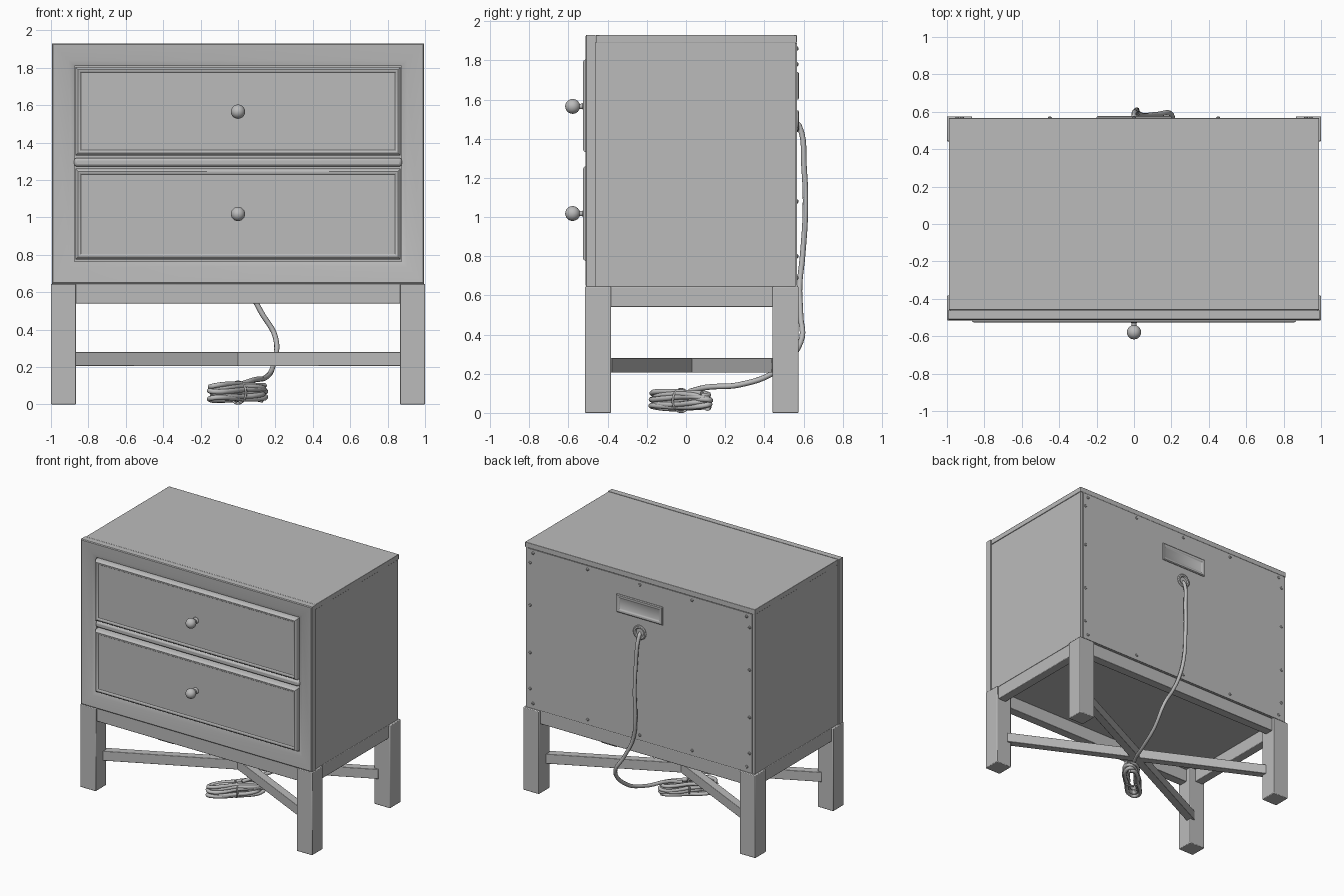
import bpy
import bmesh
import math
from mathutils import Vector

if "Cube" in bpy.data.objects:
    bpy.data.objects.remove(bpy.data.objects["Cube"])

GREY = (0.5, 0.5, 0.5, 1.0)
paint = bpy.data.materials.new("plain_grey")
paint.use_nodes = True
paint.diffuse_color = GREY
paint.node_tree.nodes["Principled BSDF"].inputs["Base Color"].default_value = GREY


def finish(obj, name, bevel=0.0):
    obj.name = name
    obj.data.materials.append(paint)
    if bevel:
        mod = obj.modifiers.new("soft_edges", "BEVEL")
        mod.width, mod.segments = bevel, 2
    if obj.type == "MESH":
        bpy.ops.object.select_all(action="DESELECT")
        obj.select_set(True)
        bpy.context.view_layer.objects.active = obj
        bpy.ops.object.shade_smooth_by_angle(angle=math.radians(35))
    return obj


def from_bmesh(bm, name, bevel=0.0):
    bmesh.ops.recalc_face_normals(bm, faces=bm.faces)
    mesh = bpy.data.meshes.new(name)
    bm.to_mesh(mesh)
    bm.free()
    obj = bpy.data.objects.new(name, mesh)
    bpy.context.collection.objects.link(obj)
    return finish(obj, name, bevel)


def box(name, x, y, z, bevel=0.0):
    """Box from (min, max) pairs."""
    bm = bmesh.new()
    bmesh.ops.create_cube(bm, size=1)
    for v in bm.verts:
        v.co = [(a + b) / 2 + c * (b - a) for (a, b), c in zip((x, y, z), v.co)]
    return from_bmesh(bm, name, bevel)


def rect_loops(name, half_x, z0, z1, steps, closed):
    """Skin nested rectangles; each step is (inset, y)."""
    bm = bmesh.new()
    loops = []
    for inset, y in steps:
        hx, lo, hi = half_x - inset, z0 + inset, z1 - inset
        loops.append([bm.verts.new((px, y, pz))
                      for px, pz in ((-hx, lo), (hx, lo), (hx, hi), (-hx, hi))])
    pairs = list(zip(loops, loops[1:]))
    if closed:
        pairs.append((loops[-1], loops[0]))
    else:
        bm.faces.new(loops[0])
        bm.faces.new(loops[-1])
    for a, b in pairs:
        for i in range(4):
            j = (i + 1) % 4
            bm.faces.new((a[i], a[j], b[j], b[i]))
    return from_bmesh(bm, name)


def lathe(name, centre, profile, sign, sides=24):
    """Turn (radius, distance) points around an axis along y."""
    bm = bmesh.new()
    rings = []
    for r, d in profile:
        rings.append([bm.verts.new((centre[0] + r * math.cos(t), centre[1] + sign * d,
                                    centre[2] + r * math.sin(t)))
                      for t in (2 * math.pi * i / sides for i in range(sides))])
    for a, b in zip(rings, rings[1:]):
        for i in range(sides):
            j = (i + 1) % sides
            bm.faces.new((a[i], a[j], b[j], b[i]))
    bm.faces.new(rings[0])
    bm.faces.new(rings[-1])
    return from_bmesh(bm, name)


def cord(name, points, radius, cyclic=False):
    curve = bpy.data.curves.new(name, "CURVE")
    curve.dimensions = "3D"
    curve.bevel_depth, curve.bevel_resolution = radius, 2
    curve.resolution_u, curve.use_fill_caps = 6, True
    spline = curve.splines.new("BEZIER")
    spline.bezier_points.add(len(points) - 1)
    for bp, p in zip(spline.bezier_points, points):
        bp.co = p
        bp.handle_left_type = bp.handle_right_type = "AUTO"
    spline.use_cyclic_u = cyclic
    obj = bpy.data.objects.new(name, curve)
    bpy.context.collection.objects.link(obj)
    return finish(obj, name)


# Cabinet body, top and back
box("cabinet_body", (-0.985, 0.985), (-0.465, 0.56), (0.645, 1.89))
box("cabinet_top", (-0.99, 0.99), (-0.46, 0.566), (1.89, 1.93), 0.003)
box("back_panel", (-0.965, 0.965), (0.558, 0.567), (0.65, 1.888))

# Mitred front frame sloping in towards the drawers
rect_loops("front_frame", 0.995, 0.645, 1.93,
           [(0, -0.462), (0, -0.508), (0.006, -0.513), (0.09, -0.503),
            (0.12, -0.49), (0.12, -0.462)], True)

# Drawers with raised lip, and turned knobs
knob_profile = [(0.024, 0), (0.024, 0.004), (0.014, 0.012), (0.013, 0.026)]
knob_profile += [(0.038 * math.sin(a), 0.062 - 0.038 * math.cos(a))
                 for a in (math.pi * k / 12 for k in range(2, 12))]
knob_profile.append((0.001, 0.1))
for label, z0, z1, knob_z in (("lower", 0.775, 1.26, 1.018), ("upper", 1.33, 1.805, 1.565)):
    rect_loops(label + "_drawer", 0.87, z0, z1,
               [(0, -0.46), (0, -0.512), (0.006, -0.522), (0.014, -0.526),
                (0.024, -0.524), (0.03, -0.518)], False)
    lathe(label + "_knob", (0, -0.517, knob_z), knob_profile, -1)

# Rounded rail between the drawers
rail = box("drawer_rail", (-0.876, 0.876), (-0.505, -0.46), (1.272, 1.318), 0.014)

# Legs and aprons
for sx, side in ((1, "left"), (-1, "right")):
    for y, end in ((-0.516, "front"), (0.442, "back")):
        xs = sorted((sx * 0.865, sx * 1.0))
        box(end + "_" + side + "_leg", xs, (y, y + 0.133), (0, 0.645), 0.005)
    box(side + "_apron", sorted((sx * 0.915, sx * 0.985)), (-0.39, 0.45), (0.54, 0.645), 0.004)
box("front_apron", (-0.87, 0.87), (-0.5, -0.43), (0.54, 0.645), 0.004)
box("back_apron", (-0.87, 0.87), (0.485, 0.555), (0.54, 0.645), 0.004)

# Crossed stretchers running leg to leg
span = Vector((1.78, 0.87, 0))
for s, label in ((1, "first"), (-1, "second")):
    bar = box(label + "_stretcher", (-span.length / 2, span.length / 2),
              (-0.03, 0.03), (0.205, 0.28), 0.003)
    bar.location.y = 0.03
    bar.rotation_euler.z = s * math.atan2(span.y, span.x)

# Recessed pull plate on the back
rect_loops("back_pull_plate", 0.2, 1.6, 1.74,
           [(0, 0.56), (0, 0.572), (0.006, 0.577), (0.018, 0.577),
            (0.024, 0.573), (0.032, 0.568)], False)

# Cord grommet
lathe("cord_grommet", (0, 0.562, 1.49),
      [(0.055, 0), (0.055, 0.01), (0.048, 0.015), (0.036, 0.015), (0.03, 0.007)], 1)

# Screws around the back edge
screw_profile = [(0.011, 0), (0.011, 0.004), (0.006, 0.008)]
spots = [(x, z) for z in (0.69, 1.86) for x in (-0.92, -0.45, 0, 0.45, 0.92)]
spots += [(s * 0.945, z) for s in (-1, 1) for z in (0.8, 1.08, 1.45, 1.78)]
for x, z in spots:
    lathe("back_screw", (x, 0.566, z), screw_profile, 1, 10)

# Power cord hanging down the back and under the cabinet
cord("power_cord", [(0, 0.555, 1.49), (0, 0.58, 1.46), (0.01, 0.603, 1.25), (0.015, 0.61, 1.05),
                    (0.02, 0.595, 0.8), (0.05, 0.58, 0.65), (0.12, 0.585, 0.5),
                    (0.2, 0.585, 0.36), (0.19, 0.46, 0.215), (0.15, 0.28, 0.145),
                    (0.08, 0.1, 0.13), (0.02, 0.02, 0.11)], 0.014)

# Coiled bundle: pinched loops lying along a diagonal
along = Vector((1, 1, 0)).normalized()
across = Vector((-1, 1, 0)).normalized()
centre = Vector((0, -0.025, 0))
TURNS, STEPS = 6, 12
coil = []
for k in range(TURNS * STEPS):
    turn, t = k / STEPS, 2 * math.pi * (k % STEPS) / STEPS
    reach = 0.19 + 0.015 * math.sin(turn * 2.4)
    width = 0.035 + 0.03 * abs(math.cos(t)) + 0.01 * math.sin(turn * 4)
    p = centre + along * reach * math.cos(t) + across * width * math.sin(t)
    p.z = 0.017 + 0.085 * turn / TURNS + 0.006 * (1 + math.sin(2 * t + turn))
    coil.append(p)
cord("cord_coil", coil, 0.014)

# Tie around the bundle
cord("cord_tie", [centre + across * 0.06 * math.cos(a) + Vector((0, 0, 0.063 + 0.058 * math.sin(a)))
                  for a in (math.pi * k / 4 for k in range(8))], 0.006, True)
